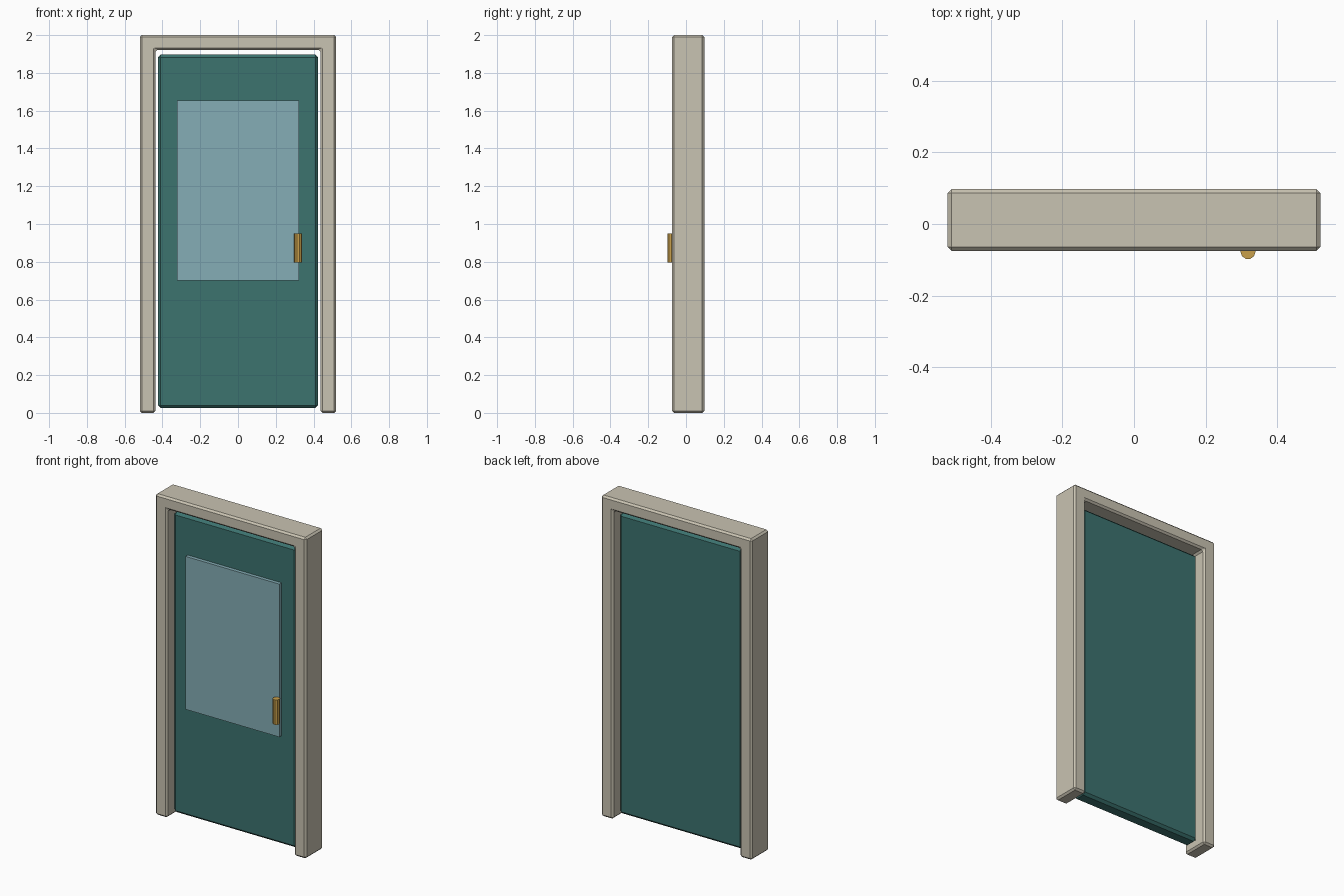
import bpy, bmesh, math
from mathutils import Matrix

if "Cube" in bpy.data.objects:
    bpy.data.objects.remove(bpy.data.objects["Cube"])


def material(name, rgb):
    # sRGB 0-255 to linear
    lin = [((c / 255 + 0.055) / 1.055) ** 2.4 for c in rgb]
    m = bpy.data.materials.new(name)
    m.diffuse_color = (*lin, 1)
    m.use_nodes = True
    m.node_tree.nodes["Principled BSDF"].inputs["Base Color"].default_value = m.diffuse_color
    return m


def finish(name, bm, mat, bevel=0):
    bmesh.ops.recalc_face_normals(bm, faces=bm.faces)
    if bevel:
        bmesh.ops.bevel(bm, geom=list(bm.edges), offset=bevel, segments=1,
                        profile=0.5, affect='EDGES')
    me = bpy.data.meshes.new(name)
    bm.to_mesh(me)
    bm.free()
    me.materials.append(mat)
    ob = bpy.data.objects.new(name, me)
    bpy.context.collection.objects.link(ob)
    return ob


def prism(name, profile, y0, y1, mat, bevel=0):
    """Extrude an x-z outline from y0 to y1."""
    bm = bmesh.new()
    face = bm.faces.new([bm.verts.new((x, y0, z)) for x, z in profile])
    new = bmesh.ops.extrude_face_region(bm, geom=[face])["geom"]
    bmesh.ops.translate(bm, vec=(0, y1 - y0, 0),
                        verts=[v for v in new if isinstance(v, bmesh.types.BMVert)])
    return finish(name, bm, mat, bevel)


def rect(x, z0, z1):
    return [(-x, z0), (x, z0), (x, z1), (-x, z1)]


beige = material("beige frame", (201, 195, 178))
teal = material("teal door", (60, 115, 111))
blue = material("pale blue glass", (133, 174, 182))
gold = material("brass handle", (200, 160, 75))

# U-shaped frame: two posts and lintel in one outline
half = [(0.52, 2.0), (0.52, 0.0), (0.437, 0.0), (0.437, 1.922)]
prism("door_frame", half + [(-x, z) for x, z in reversed(half)],
      -0.075, 0.097, beige, 0.011)

# Door leaf with chamfered edges
prism("door_leaf", rect(0.424, 0.025, 1.897), -0.033, 0.054, teal, 0.015)

# Raised window panel on the front
prism("window_pane", rect(0.323, 0.702, 1.655), -0.055, -0.02, blue)

# Upright faceted handle
bm = bmesh.new()
bmesh.ops.create_cone(bm, cap_ends=True, segments=10, radius1=0.021, radius2=0.021,
                      depth=0.155, matrix=Matrix.Translation((0.318, -0.077, 0.8725))
                      @ Matrix.Rotation(math.pi / 2, 4, 'Z'))
finish("handle", bm, gold)
